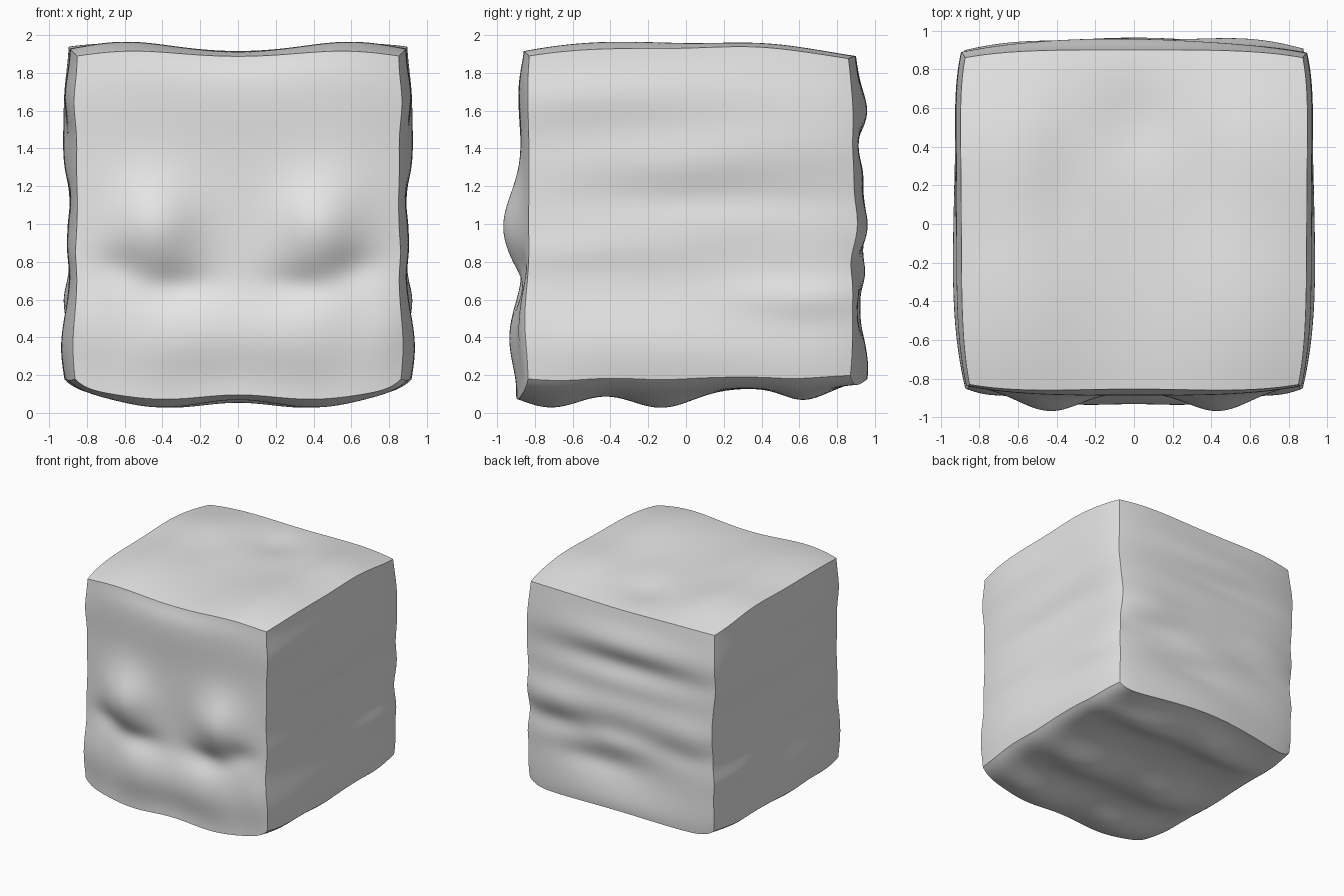
import bpy, bmesh
from math import exp

cube = bpy.data.objects.get("Cube")
if cube:
    bpy.data.objects.remove(cube, do_unlink=True)

HALF, MIDDLE, TALL = .88, 1.035, .85

# Bump spreads and strengths shared by every side
thin, narrow, medium, broad, long = .07, .1, .16, .26, .46
faint, low, raised, high, peak = .013, .025, .04, .06, .1


def bump(u, v, centre_u, centre_v, spread_u, spread_v, strength):
    across = (u - centre_u) / spread_u
    along = (v - centre_v) / spread_v
    return strength * exp(-(across ** 2 + along ** 2) / 2)


def mirrored(bumps):
    return bumps + [(-centre, *rest) for centre, *rest in bumps]


class Sheet:
    """One lumpy side: corner level, bow along each direction, and bumps."""

    def __init__(self, level, bow_u, bow_v, bumps, power=4):
        self.level, self.bow_u, self.bow_v = level, bow_u, bow_v
        self.bumps, self.power = bumps, power

    def height(self, u, v, side_u, side_v):
        bow = self.bow_u * (1 - abs(side_u) ** self.power)
        bow += self.bow_v * (1 - abs(side_v) ** self.power)
        return self.level + bow + sum(bump(u, v, *item) for item in self.bumps)


# Front: forehead, two big lumps over two lower ones, hollows between
front = Sheet(.83, raised, 0, mirrored([
    (.4, 1.7, long, medium, faint),
    (0, 1.9, long, thin, -faint),
    (.45, 1.03, medium, medium, peak),
    (.3, .48, broad, medium, high),
    (.8, .5, narrow, medium, low),
    (.34, .74, medium, thin, -raised),
    (.64, .82, narrow, thin, -low),
    (0, .1, long, narrow, faint),
]))

# Back: wavy bands across
back = Sheet(.86, raised, low, [
    (-.1, 1.6, long, narrow, raised),
    (-.1, 1.43, long, thin, -low),
    (.1, 1.27, long, thin, faint),
    (.6, 1, broad, narrow, raised),
    (0, 1.03, broad, narrow, low),
    (.6, .8, broad, thin, -low),
    (0, .75, broad, thin, low),
    (.2, .55, broad, thin, -low),
    (-.6, 1, broad, narrow, low),
    (-.6, .8, broad, thin, -faint),
    (0, .2, long, medium, high),
])

# Left and right: shallow horizontal ridges
side = Sheet(.85, raised, 0, [
    (.9, 1.2, broad, 1, low),
    (-.5, 1.64, long, narrow, low),
    (.5, 1.6, long, medium, low),
    (0, 1.3, long, narrow, low),
    (.6, 1.4, long, narrow, faint),
    (.1, 1.1, long, thin, -faint),
    (0, 1, long, narrow, faint),
    (-.5, .85, long, thin, faint),
    (-.4, .36, long, medium, raised),
    (.4, .3, long, medium, low),
    (.6, .6, broad, thin, low),
])

# Top: two long ridges with a shallow dip between
top = Sheet(1.87, faint, low, mirrored([
    (.6, -.4, broad, long, high),
    (.6, .4, broad, broad, raised),
    (.9, .3, narrow, broad, faint),
    (.36, .2, narrow, broad, -faint),
    (0, .5, medium, medium, -faint),
]))

# Underside: three pairs of lumps, measured downwards, with steep rims
under = Sheet(-.19, high, 0, mirrored([
    (.4, -.71, broad, medium, peak),
    (.36, -.15, broad, medium, peak),
    (.36, .57, broad, narrow, high),
    (0, .9, long, narrow, -low),
]), power=14)


def blend(start, end, t):
    return start + (end - start) * (t + 1) / 2


def shape(u, v, w):
    x, y, z = u * HALF, v * HALF, MIDDLE + w * TALL
    return (u * side.height(y, z, v, w),
            blend(-front.height(x, z, u, w), back.height(x, z, u, w), v),
            blend(-under.height(x, y, u, v), top.height(x, y, u, v), w))


# Dense block with sharp rims, pushed into the lumpy shape
bm = bmesh.new()
bmesh.ops.create_cube(bm, size=2)
bmesh.ops.subdivide_edges(bm, edges=bm.edges[:], cuts=79, use_grid_fill=True)
bm.normal_update()
for edge in bm.edges:
    edge.smooth = edge.calc_face_angle(0) < .5
for face in bm.faces:
    face.smooth = True
for vert in bm.verts:
    vert.co = shape(*vert.co)

mesh = bpy.data.meshes.new("lumpy_block")
bm.to_mesh(mesh)
bm.free()

grey = bpy.data.materials.new("light_grey")
grey.use_nodes = True
colour = (.8, .8, .8, 1)
grey.diffuse_color = colour
grey.node_tree.nodes["Principled BSDF"].inputs["Base Color"].default_value = colour
mesh.materials.append(grey)

block = bpy.data.objects.new("lumpy_block", mesh)
bpy.context.scene.collection.objects.link(block)
